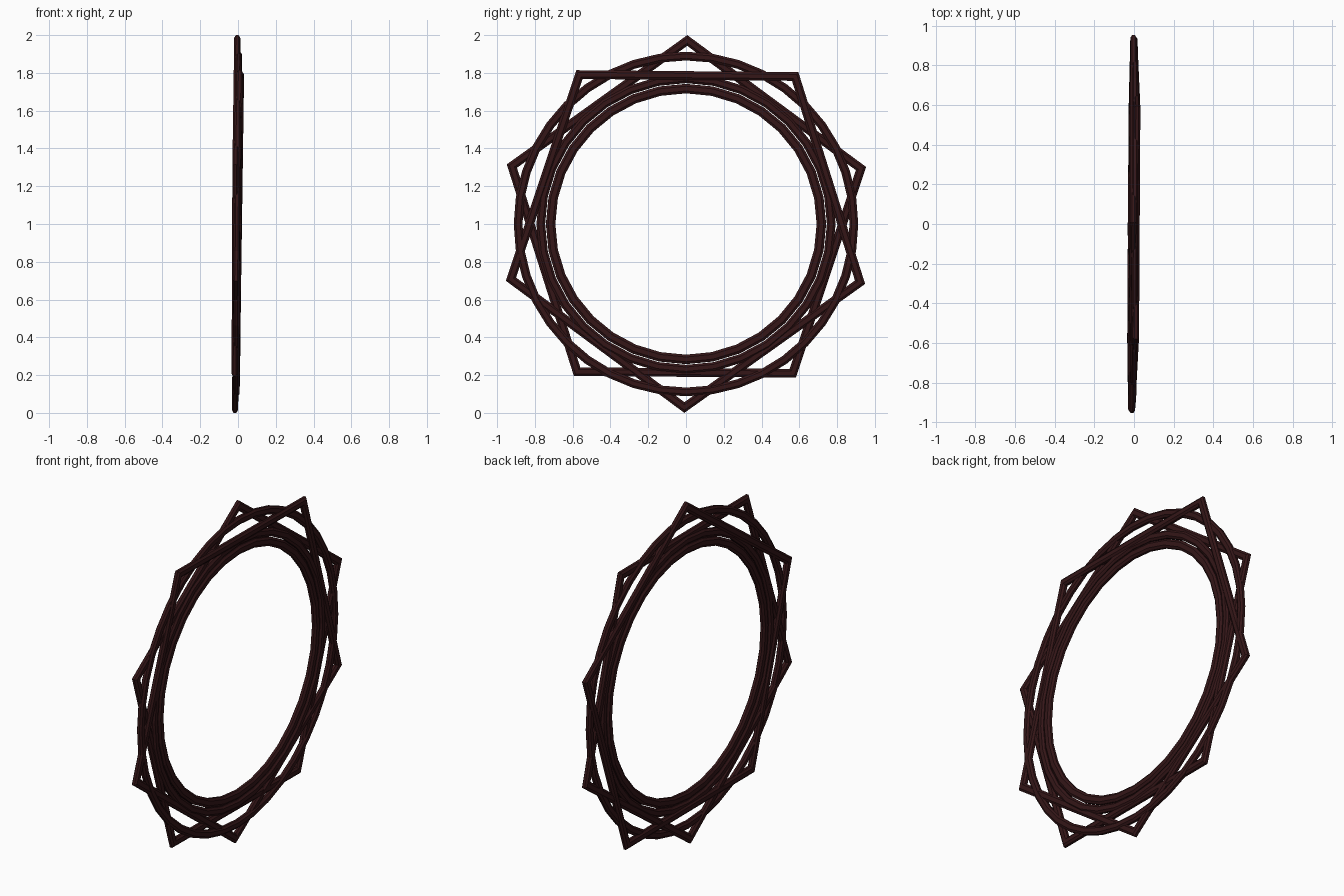
import bpy, bmesh
from math import cos, sin, pi, radians

if "Cube" in bpy.data.objects:
    bpy.data.objects.remove(bpy.data.objects["Cube"])

mat = bpy.data.materials.new("dark_red_metal")
mat.diffuse_color = (0.035, 0.008, 0.009, 1)
mat.use_nodes = True
mat.node_tree.nodes["Principled BSDF"].inputs["Base Color"].default_value = mat.diffuse_color

# chamfered bar cross-section: (fraction of half width, fraction of half depth)
SECTION = [(1, .45), (.5, 1), (-.5, 1), (-1, .45),
           (-1, -.45), (-.5, -1), (.5, -1), (1, -.45)]


def band(name, r_out, width, depth, sides, start, offset, tilt_z, tilt_y):
    """Closed regular-polygon band in the YZ plane, leaning slightly in x."""
    bm = bmesh.new()
    miter = 1 / cos(pi / sides)
    loops = []
    for i in range(sides):
        a = radians(start) + 2 * pi * i / sides
        loop = []
        for u, v in SECTION:
            r = r_out + (u - 1) * width / 2 * miter
            y, z = r * cos(a), r * sin(a)
            x = offset + v * depth / 2 + tilt_z * z + tilt_y * y
            loop.append(bm.verts.new((x, y, z + 1)))
        loops.append(loop)
    n = len(SECTION)
    for i in range(sides):
        p, q = loops[i], loops[(i + 1) % sides]
        for j in range(n):
            k = (j + 1) % n
            bm.faces.new((p[j], p[k], q[k], q[j]))
    bmesh.ops.recalc_face_normals(bm, faces=bm.faces)
    me = bpy.data.meshes.new(name)
    bm.to_mesh(me)
    bm.free()
    me.materials.append(mat)
    ob = bpy.data.objects.new(name, me)
    bpy.context.collection.objects.link(ob)
    return ob


# two interlaced pentagons
band("pentagon_point_up", 1.0, 0.046, 0.032, 5, 89.6, -0.010, 0.006, 0.006)
band("pentagon_point_down", 1.0, 0.046, 0.032, 5, -90.5, 0.0, 0.016, 0.006)

# concentric rings
band("outer_ring", 0.912, 0.046, 0.032, 40, 0, -0.002, 0.007, 0.005)
band("middle_ring", 0.792, 0.046, 0.032, 32, 0, -0.002, 0.007, 0.005)
band("inner_ring", 0.742, 0.050, 0.032, 32, 0, -0.002, 0.007, 0.005)
